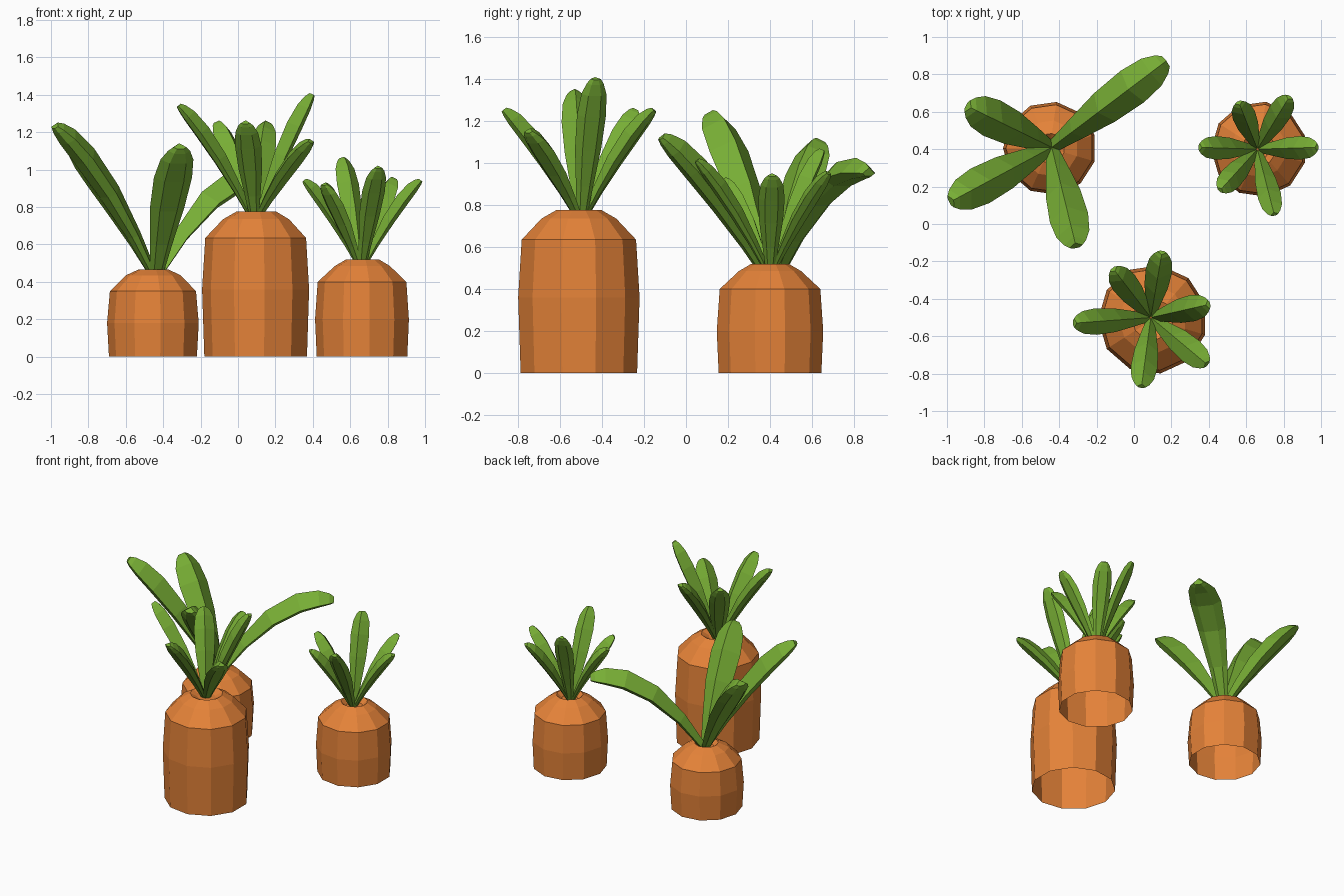
import bpy, bmesh, math
from mathutils import Vector

if "Cube" in bpy.data.objects:
    bpy.data.objects.remove(bpy.data.objects["Cube"], do_unlink=True)


def make_material(name, colour):
    mat = bpy.data.materials.new(name)
    mat.use_nodes = True
    mat.diffuse_color = colour
    mat.node_tree.nodes["Principled BSDF"].inputs["Base Color"].default_value = colour
    return mat


ORANGE = make_material("carrot orange", (0.78, 0.225, 0.04, 1))
GREEN = make_material("leaf green", (0.185, 0.42, 0.035, 1))


def loft(name, rings, mat, cap_start, cap_end):
    """Skin a list of equal-sized point rings."""
    bm = bmesh.new()
    loops = [[bm.verts.new(p) for p in ring] for ring in rings]
    for a, b in zip(loops, loops[1:]):
        for i in range(len(a)):
            j = (i + 1) % len(a)
            bm.faces.new((a[i], a[j], b[j], b[i]))
    if cap_start:
        bm.faces.new(loops[0][::-1])
    if cap_end:
        bm.faces.new(loops[-1])
    bmesh.ops.recalc_face_normals(bm, faces=bm.faces)
    mesh = bpy.data.meshes.new(name)
    bm.to_mesh(mesh)
    bm.free()
    mesh.materials.append(mat)
    obj = bpy.data.objects.new(name, mesh)
    bpy.context.collection.objects.link(obj)


def root(name, x, y, profile, sides=11):
    """Eleven-sided root, open at the ground, with a dimple at the crown."""
    rings = []
    for r, z in profile:
        angles = [math.tau * (i + 0.5) / sides for i in range(sides)]
        rings.append([(x + r * math.cos(a), y + r * math.sin(a), z) for a in angles])
    loft(name, rings, ORANGE, False, True)


# Position along the leaf and relative half width
OUTLINE = ((0, 0.34), (0.2, 0.6), (0.45, 0.9), (0.7, 1), (0.87, 0.86), (0.96, 0.58), (1, 0.34))
# Cross-section of a leaf: tall ridge on top, faceted keel below
SECTION = ((-1, 0), (-0.5, -0.35), (0.5, -0.35), (1, 0), (0, 0.8))


def leaf(name, base, tip, half_width, bend):
    """Thick arched blade with a ridged top."""
    base, tip = Vector(base), Vector(tip)
    out = Vector((tip.x - base.x, tip.y - base.y, 0)).normalized()
    base += out * 0.02
    span = tip - base
    control = base + span * 0.5 + Vector((0, 0, span.z * bend))
    side = Vector((-out.y, out.x, 0))
    rings = []
    for t, w in OUTLINE:
        p = base * (1 - t) ** 2 + control * 2 * t * (1 - t) + tip * t * t
        tangent = ((control - base) * (1 - t) + (tip - control) * t).normalized()
        up = tangent.cross(side)
        w *= half_width
        rings.append([p + side * u * w + up * v * w for u, v in SECTION])
    loft(name, rings, GREEN, True, True)


# Each plant: centre, root profile, crown point, leaf half width, leaf tips with bend
PLANTS = {
    "large": (
        (0.10, -0.51),
        ((0.28, 0), (0.292, 0.36), (0.275, 0.635), (0.18, 0.735), (0.11, 0.775), (0.06, 0.75)),
        (0.09, -0.50, 0.74), 0.071,
        ((-0.32, -0.53, 1.34, 0.14), (-0.11, -0.24, 1.25, 0.14), (0.15, -0.15, 1.25, 0.14),
         (0.40, -0.43, 1.40, 0.1), (0.39, -0.75, 1.15, 0.14), (0.04, -0.87, 1.25, 0.14))),
    "small": (
        (-0.45, 0.405),
        ((0.24, 0), (0.25, 0.18), (0.235, 0.35), (0.15, 0.435), (0.08, 0.467), (0.05, 0.44)),
        (-0.44, 0.41, 0.44), 0.105,
        ((0.17, 0.87, 0.95, 0.6), (-0.89, 0.63, 1.10, 0.14),
         (-0.98, 0.12, 1.23, 0.19), (-0.31, -0.12, 1.12, 0.15))),
    "medium": (
        (0.668, 0.40),
        ((0.247, 0), (0.256, 0.2), (0.242, 0.40), (0.15, 0.485), (0.09, 0.52), (0.055, 0.49)),
        (0.66, 0.40, 0.49), 0.063,
        ((0.35, 0.41, 0.94, 0.14), (0.56, 0.65, 1.06, 0.14), (0.83, 0.68, 0.95, 0.14),
         (0.98, 0.41, 0.94, 0.14), (0.75, 0.05, 1.01, 0.14), (0.46, 0.18, 0.92, 0.14))),
}

for size, (centre, profile, crown, width, tips) in PLANTS.items():
    root(size + "_carrot_root", *centre, profile)
    for n, (x, y, z, bend) in enumerate(tips, 1):
        leaf(f"{size}_carrot_leaf_{n}", crown, (x, y, z), width, bend)
